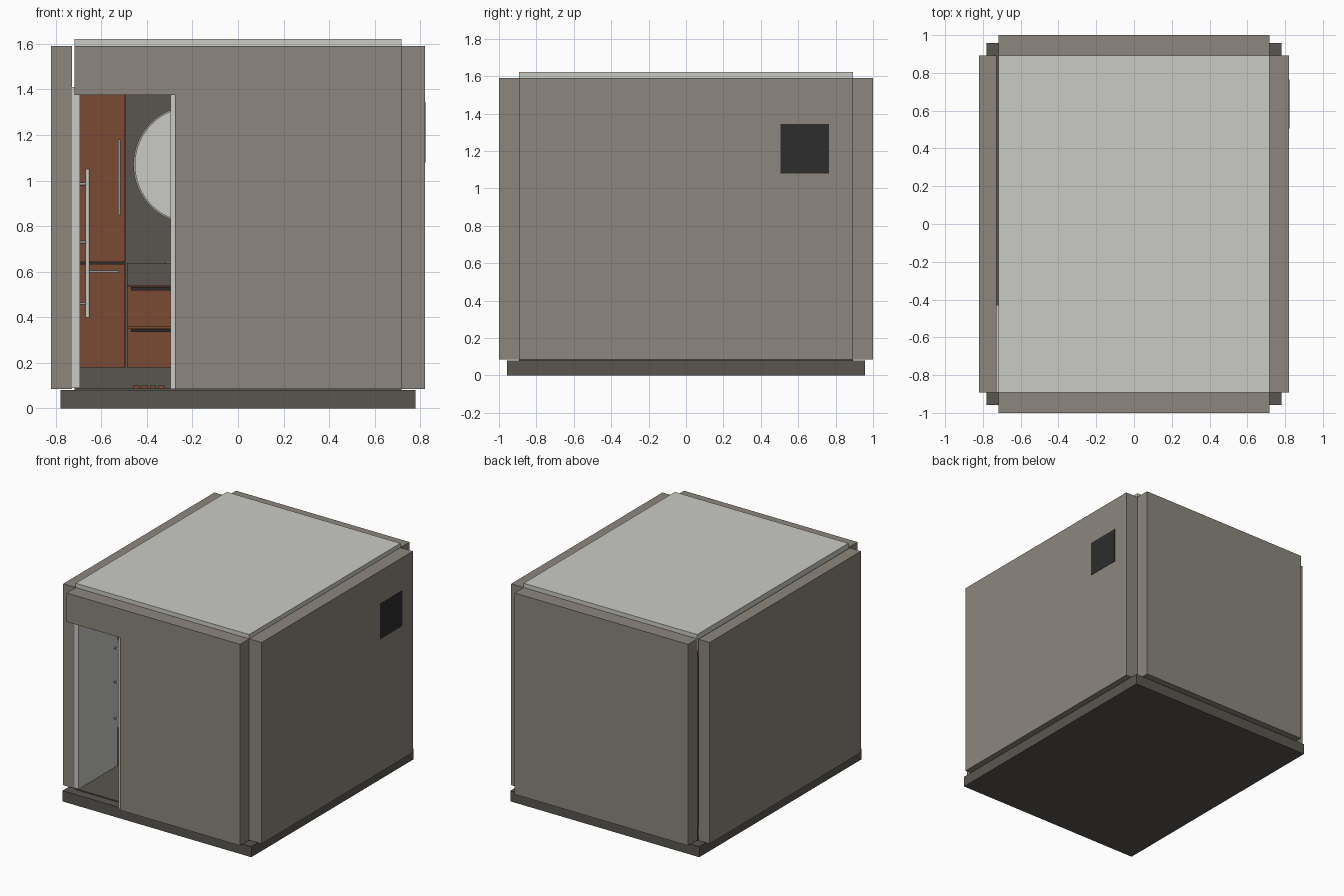
import bpy
import bmesh
from math import radians
from mathutils import Matrix

old = bpy.data.objects.get("Cube")
if old:
    bpy.data.objects.remove(old, do_unlink=True)


def material(name, hex_code):
    rgb = [int(hex_code[i:i + 2], 16) / 255 for i in (0, 2, 4)]
    lin = [c / 12.92 if c < 0.04 else ((c + 0.055) / 1.055) ** 2.4 for c in rgb]
    m = bpy.data.materials.new(name)
    m.use_nodes = True
    m.diffuse_color = (*lin, 1)
    m.node_tree.nodes["Principled BSDF"].inputs["Base Color"].default_value = (*lin, 1)
    return m


WALL = material("warm grey wall", "8c867d")
DARK = material("dark grey slab", "5a5650")
PALE = material("pale grey panel", "cacac5")
WOOD = material("brown wood", "7a4a33")
BLACK = material("charcoal", "2d2d2d")
METAL = material("brushed metal", "9a9893")


def finish(name, bm, mat):
    bmesh.ops.recalc_face_normals(bm, faces=bm.faces[:])
    me = bpy.data.meshes.new(name)
    bm.to_mesh(me)
    bm.free()
    me.materials.append(mat)
    ob = bpy.data.objects.new(name, me)
    bpy.context.collection.objects.link(ob)
    return ob


def box(name, mat, x, y, z):
    """Box from (min, max) ranges on each axis."""
    bm = bmesh.new()
    size = [r[1] - r[0] for r in (x, y, z)]
    mid = [sum(r) / 2 for r in (x, y, z)]
    bmesh.ops.create_cube(bm, size=1, matrix=Matrix.Translation(mid) @ Matrix.Diagonal((*size, 1)))
    return finish(name, bm, mat)


def cylinder(name, mat, centre, radius, length, axis="Z", sides=16, top=None):
    bm = bmesh.new()
    turn = {"X": Matrix.Rotation(radians(90), 4, "Y"),
            "Y": Matrix.Rotation(radians(90), 4, "X"), "Z": Matrix()}[axis]
    bmesh.ops.create_cone(bm, cap_ends=True, segments=sides, radius1=radius,
                          radius2=radius if top is None else top, depth=length,
                          matrix=Matrix.Translation(centre) @ turn)
    for f in bm.faces:
        f.smooth = len(f.verts) == 4
    for e in bm.edges:
        e.smooth = all(f.smooth for f in e.link_faces)
    return finish(name, bm, mat)


# Shell: slab, floor, walls, roof
IN_X, IN_Y, LOW, HIGH = 0.717, 0.893, 0.086, 1.59
box("base_slab", DARK, (-0.78, 0.78), (-0.957, 0.957), (0, 0.08))
box("floor", DARK, (-IN_X, IN_X), (-IN_Y, IN_Y), (0.078, 0.088))
box("roof", PALE, (-IN_X, IN_X), (-IN_Y, IN_Y), (1.5, 1.622))
box("right_side_wall", WALL, (IN_X, 0.82), (-IN_Y, IN_Y), (LOW, HIGH))
box("left_side_wall", WALL, (-0.82, -IN_X - 0.011), (-IN_Y, IN_Y), (LOW, HIGH))
box("back_wall", WALL, (-IN_X, IN_X), (IN_Y, 1.0), (LOW, HIGH))

# Front wall with the doorway left open at its corner
DOOR_X, DOOR_TOP = -0.277, 1.375
bm = bmesh.new()
outline = [(DOOR_X, LOW), (IN_X, LOW), (IN_X, HIGH), (-IN_X, HIGH), (-IN_X, DOOR_TOP), (DOOR_X, DOOR_TOP)]
face = bm.faces.new([bm.verts.new((x, -1.0, z)) for x, z in outline])
ext = bmesh.ops.extrude_face_region(bm, geom=[face])
bmesh.ops.translate(bm, vec=(0, 1.0 - IN_Y, 0),
                    verts=[g for g in ext["geom"] if isinstance(g, bmesh.types.BMVert)])
finish("front_wall", bm, WALL)

# Inner wall lining
box("back_lining", DARK, (-IN_X, IN_X), (0.884, IN_Y), (LOW, 1.5))
box("side_lining", DARK, (0.708, IN_X), (-IN_Y, 0.884), (LOW, 1.5))

# Vent in the side wall
box("vent", BLACK, (0.815, 0.822), (0.505, 0.765), (1.08, 1.345))

# Door frame and inward-open door with pull bar
box("door_jamb", PALE, (-0.297, DOOR_X), (-0.985, -0.88), (LOW, DOOR_TOP))
box("door", PALE, (-0.728, -0.693), (-0.892, -0.43), (0.09, 1.41))
cylinder("door_pull", PALE, (-0.66, -0.47, 0.725), 0.009, 0.65)
for z in (0.46, 0.73, 0.985):
    cylinder("door_pull_mount", METAL, (-0.678, -0.47, z), 0.006, 0.034, "X")

# Tall cabinet with split doors and bar handles
CAB_Y, FRONT = (0.53, 0.884), (0.515, 0.53)
box("tall_cabinet", WOOD, (-0.715, -0.493), CAB_Y, (0.18, 1.45))
for low, high in ((0.18, 0.635), (0.643, 1.45)):
    box("tall_cabinet_door", WOOD, (-0.713, -0.495), FRONT, (low, high))
box("tall_cabinet_gap", BLACK, (-0.713, -0.495), (0.524, 0.531), (0.634, 0.644))
box("upper_handle", METAL, (-0.526, -0.516), (0.495, 0.515), (0.85, 1.18))
box("lower_handle", METAL, (-0.66, -0.522), (0.495, 0.515), (0.596, 0.606))

# Vanity with drawers, counter and basin
VAN_X, VAN_MID = (-0.488, 0.088), -0.2
box("vanity_body", WOOD, VAN_X, CAB_Y, (0.18, 0.54))
for low, high in ((0.18, 0.352), (0.36, 0.535)):
    box("vanity_drawer", WOOD, VAN_X, FRONT, (low, high))
    box("drawer_grip", BLACK, (-0.47, 0.07), (0.505, 0.516), (high - 0.017, high - 0.003))
box("vanity_counter", DARK, VAN_X, (0.51, 0.884), (0.54, 0.638))
cylinder("basin_inset", PALE, (VAN_MID, 0.68, 0.638), 0.12, 0.008, sides=32)
cylinder("tap_post", METAL, (VAN_MID, 0.84, 0.7), 0.012, 0.13)
cylinder("tap_spout", METAL, (VAN_MID, 0.79, 0.755), 0.01, 0.11, "Y")

# Round mirror
cylinder("mirror_rim", METAL, (VAN_MID, 0.875, 1.07), 0.26, 0.02, "Y", 64)
cylinder("mirror_glass", PALE, (VAN_MID, 0.862, 1.07), 0.253, 0.008, "Y", 64)

# Slatted floor mat
for i in range(4):
    x = -0.46 + i * 0.037
    box("mat_slat", WOOD, (x, x + 0.027), (0.0, 0.3), (0.088, 0.1))
